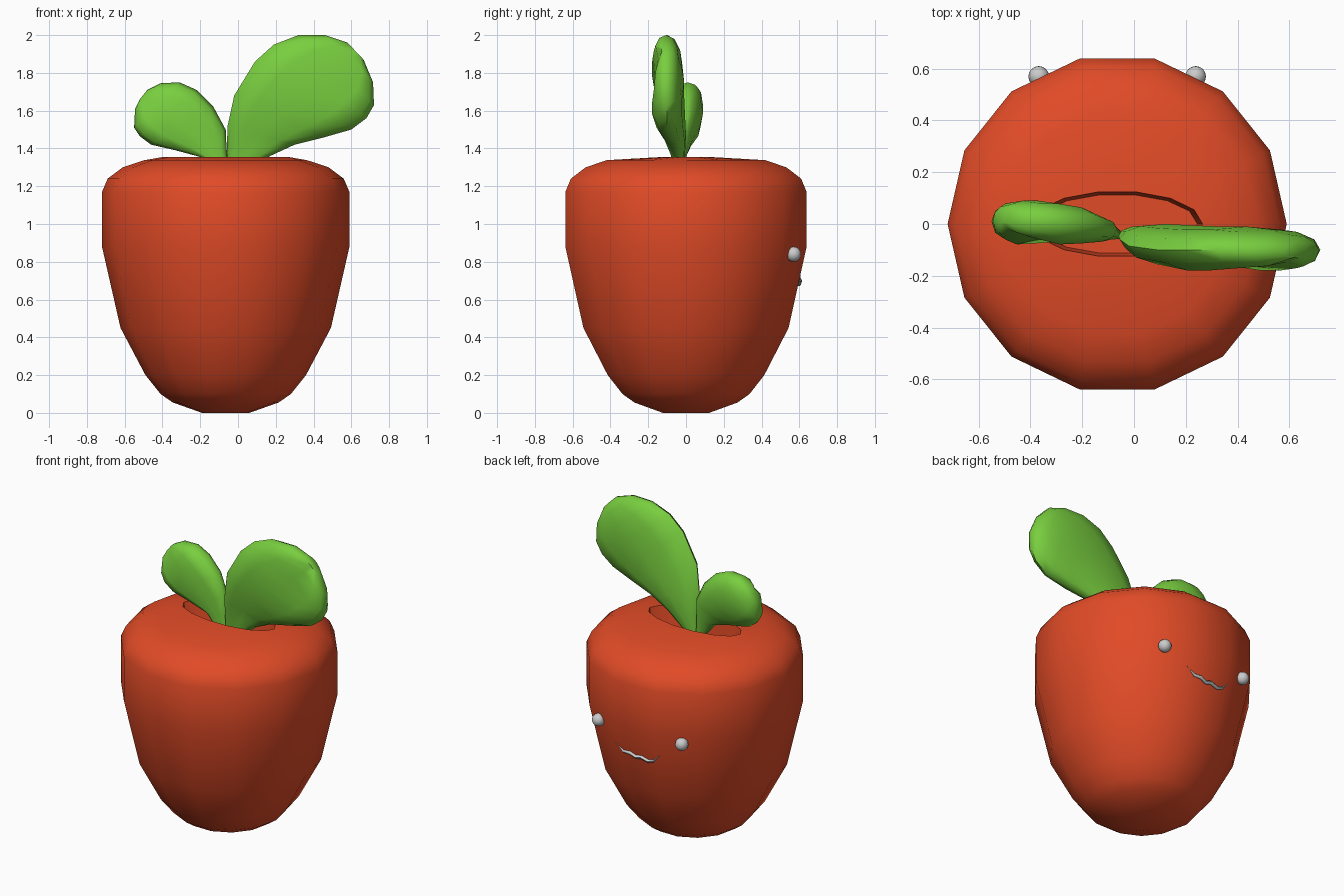
import bpy, bmesh, math

if "Cube" in bpy.data.objects:
    bpy.data.objects.remove(bpy.data.objects["Cube"])

CX = -0.065  # body axis


def material(name, rgb):
    m = bpy.data.materials.new(name)
    m.diffuse_color = (*rgb, 1)
    m.use_nodes = True
    m.node_tree.nodes["Principled BSDF"].inputs["Base Color"].default_value = m.diffuse_color
    return m


def skin(name, rings, mat=None, angle=40):
    """Bridge equal-sized rings of points into a closed, smooth-shaded mesh."""
    bm = bmesh.new()
    loops = [[bm.verts.new(p) for p in r] for r in rings]
    n = len(loops[0])
    for a, b in zip(loops, loops[1:]):
        for i in range(n):
            j = (i + 1) % n
            bm.faces.new((a[i], a[j], b[j], b[i]))
    bm.faces.new(loops[0][::-1])
    bm.faces.new(loops[-1])
    bmesh.ops.recalc_face_normals(bm, faces=bm.faces)
    me = bpy.data.meshes.new(name)
    bm.to_mesh(me)
    bm.free()
    ob = bpy.data.objects.new(name, me)
    bpy.context.collection.objects.link(ob)
    if mat:
        me.materials.append(mat)
    bpy.ops.object.select_all(action='DESELECT')
    ob.select_set(True)
    bpy.context.view_layer.objects.active = ob
    bpy.ops.object.shade_smooth_by_angle(angle=math.radians(angle))
    return ob


def oval(rx, ry, z, n=14):
    return [(CX + rx * math.cos(2 * math.pi * i / n),
             ry * math.sin(2 * math.pi * i / n), z) for i in range(n)]


red = material("red_skin", (0.75, 0.07, 0.02))
green = material("leaf_green", (0.19, 0.62, 0.05))

# Body: 14-sided root with an oval hollow in the top
profile = [(0.125, 0), (0.28, 0.055), (0.345, 0.1), (0.425, 0.2), (0.557, 0.45),
           (0.655, 0.88), (0.655, 1.17), (0.625, 1.24), (0.545, 1.30), (0.43, 1.338)]
rings = [oval(r, r, z) for r, z in profile]
rings += [oval(0.33, 0.127, 1.355), oval(0.31, 0.115, 1.22)]
skin("body", rings, red)


# Leaves: stations of (left x, z, right x, z, centre y, half thickness)
def leaf(name, stations, n=12):
    rings = []
    for x0, z0, x1, z1, yc, h in stations:
        ring = []
        for i in range(n):
            a = 2 * math.pi * i / n
            u, v = math.cos(a), math.sin(a)
            u = math.copysign(abs(u) ** 0.85, u)
            if v < 0:  # hollow along the middle of the front
                v *= 1.1 - 0.45 * (1 - abs(u)) ** 2
            t = (u + 1) / 2
            ring.append((x0 + (x1 - x0) * t, yc + h * v, z0 + (z1 - z0) * t))
        rings.append(ring)
    skin(name, rings, green, 60)


leaf("large_leaf", [
    (-0.05, 1.22, -0.02, 1.21, -0.04, 0.02), (-0.06, 1.38, 0.17, 1.36, -0.045, 0.04),
    (-0.055, 1.52, 0.30, 1.42, -0.06, 0.06), (-0.02, 1.68, 0.46, 1.46, -0.085, 0.08),
    (0.09, 1.86, 0.60, 1.50, -0.10, 0.09), (0.19, 1.95, 0.68, 1.56, -0.10, 0.09),
    (0.32, 2.0, 0.72, 1.63, -0.10, 0.08), (0.46, 2.0, 0.715, 1.75, -0.105, 0.065),
    (0.58, 1.96, 0.665, 1.87, -0.105, 0.035)])
leaf("small_leaf", [
    (-0.08, 1.22, -0.05, 1.22, -0.04, 0.02), (-0.20, 1.355, -0.06, 1.38, -0.03, 0.035),
    (-0.33, 1.39, -0.065, 1.50, -0.02, 0.055), (-0.46, 1.42, -0.13, 1.62, -0.005, 0.08),
    (-0.52, 1.465, -0.22, 1.71, 0.0, 0.09), (-0.55, 1.51, -0.31, 1.75, 0.01, 0.08),
    (-0.545, 1.61, -0.41, 1.745, 0.015, 0.06), (-0.52, 1.66, -0.48, 1.71, 0.02, 0.03)])

# Eyes on the back
for side, sx in (("left", -1), ("right", 1)):
    bpy.ops.mesh.primitive_uv_sphere_add(segments=16, ring_count=10, radius=0.04,
                                         location=(CX + sx * 0.303, 0.57, 0.84))
    bpy.context.object.name = side + "_eye"
    bpy.ops.object.shade_smooth()

# Wavy smile between the eyes, tapering at both ends
smile = [(0.155, 0.74, 0.003), (0.10, 0.70, 0.009), (0.05, 0.702, 0.011), (0.01, 0.685, 0.012),
         (-0.03, 0.695, 0.012), (-0.08, 0.68, 0.011), (-0.12, 0.692, 0.009), (-0.16, 0.735, 0.003)]
rings = []
for dx, z, r in smile:
    y = 0.600 + (z - 0.69) * 0.22 - max(0, abs(dx) - 0.13) * 0.5
    rings.append([(CX + dx, y + r * math.cos(i * math.pi / 3), z + r * math.sin(i * math.pi / 3))
                  for i in range(6)])
skin("smile", rings, None, 60)
